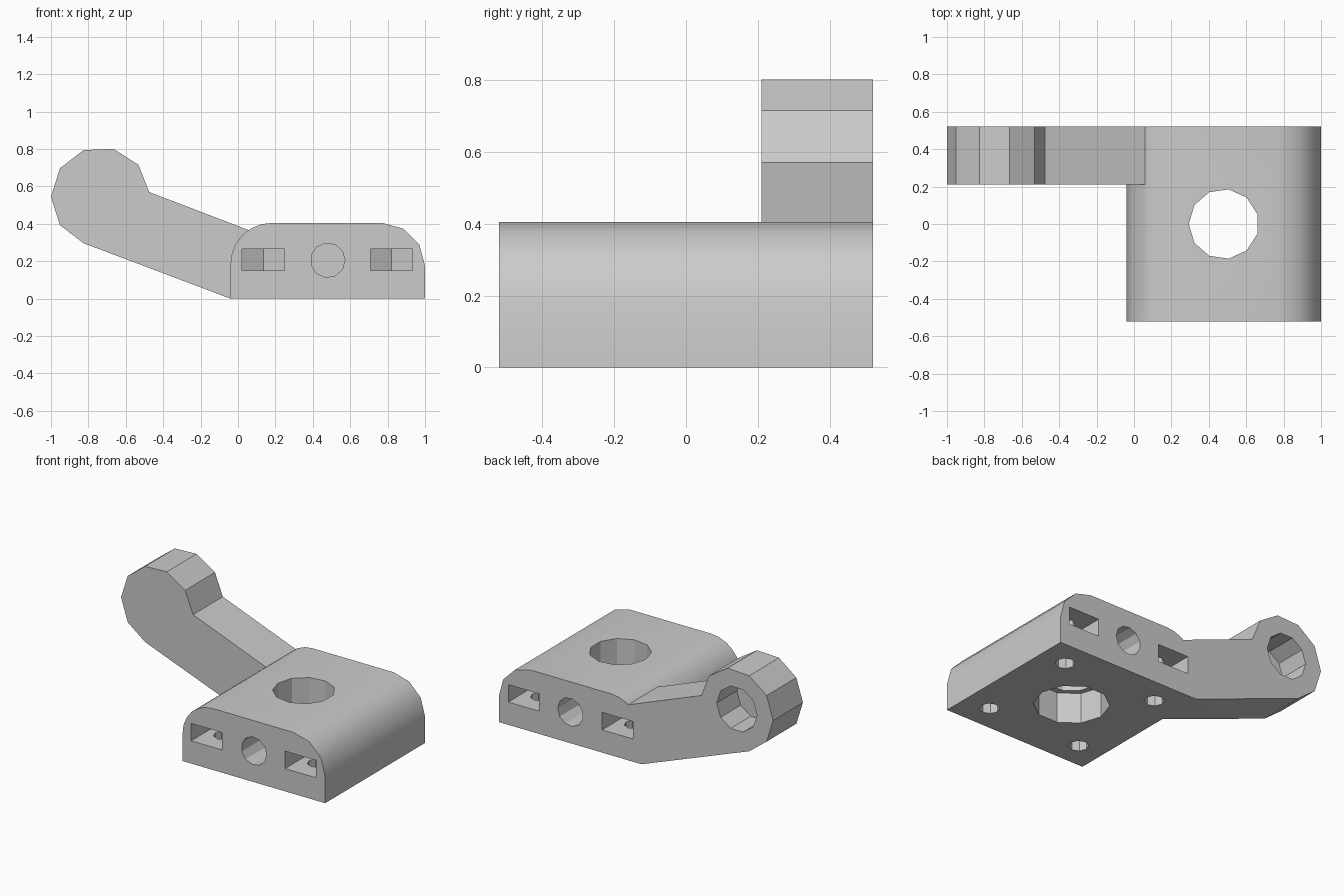
import bpy, bmesh, math
from mathutils import Vector

cube = bpy.data.objects.get("Cube")
if cube:
    bpy.data.objects.remove(cube, do_unlink=True)

gray = bpy.data.materials.new("light gray plastic")
gray.use_nodes = True
gray.diffuse_color = (0.6, 0.6, 0.6, 1)
gray.node_tree.nodes["Principled BSDF"].inputs["Base Color"].default_value = (0.6, 0.6, 0.6, 1)


def prism(name, profile, axis, lo, hi):
    """Extrude a 2D outline along y (outline in x, z) or z (outline in x, y)."""
    bm = bmesh.new()
    place = (lambda a, b: (a, lo, b)) if axis == "y" else (lambda a, b: (a, b, lo))
    face = bm.faces.new([bm.verts.new(place(a, b)) for a, b in profile])
    ext = bmesh.ops.extrude_face_region(bm, geom=[face])
    shift = Vector((0, hi - lo, 0)) if axis == "y" else Vector((0, 0, hi - lo))
    bmesh.ops.translate(bm, verts=[g for g in ext["geom"] if isinstance(g, bmesh.types.BMVert)], vec=shift)
    bmesh.ops.recalc_face_normals(bm, faces=bm.faces)
    mesh = bpy.data.meshes.new(name)
    bm.to_mesh(mesh)
    bm.free()
    mesh.materials.append(gray)
    obj = bpy.data.objects.new(name, mesh)
    bpy.context.collection.objects.link(obj)
    return obj


def arc(cx, cy, r, start, end, steps):
    angles = [math.radians(start + (end - start) * i / steps) for i in range(steps + 1)]
    return [(cx + r * math.cos(a), cy + r * math.sin(a)) for a in angles]


def circle(cx, cy, r, sides, turn=0):
    return arc(cx, cy, r, turn, turn + 360, sides)[:-1]


def combine(target, other, operation):
    """Apply a boolean and discard the helper."""
    other.hide_render = True
    mod = target.modifiers.new("boolean", "BOOLEAN")
    mod.operation, mod.solver, mod.object = operation, "EXACT", other
    deps = bpy.context.evaluated_depsgraph_get()
    mesh = bpy.data.meshes.new_from_object(target.evaluated_get(deps))
    target.modifiers.clear()
    target.data = mesh
    bpy.data.objects.remove(other, do_unlink=True)


BACK, MID = 0.52, 0.48

# Block with rounded upper edges
outline = [(-0.04, 0), (1, 0)]
outline += arc(0.77, 0.175, 0.23, 0, 90, 3)
outline += arc(0.18, 0.185, 0.22, 90, 180, 6)
bracket = prism("hinge_bracket", outline, "y", -BACK, BACK)

# Sloping arm with a faceted round eye
arm_outline = [(-0.04, 0), (0.06, 0.365), (-0.475, 0.57)]
arm_outline += arc(-0.735, 0.545, 0.265, 40, 250, 6)
arm = prism("arm", arm_outline, "y", 0.21, BACK)
combine(bracket, arm, "UNION")

cutters = []
# Blind pivot hole in the arm eye
cutters.append(prism("pivot_hole", circle(-0.735, 0.55, 0.147, 10), "y", 0.31, BACK + 0.1))
# Main vertical bore, wider at the bottom
cutters.append(prism("bore_top", circle(MID, 0, 0.187, 11, 180 / 11), "z", 0.1, 0.5))
cutters.append(prism("bore_bottom", circle(MID, 0, 0.225, 10), "z", -0.1, 0.2))

for side in (-1, 1):
    # Blind round hole in each end face
    cutters.append(prism("end_hole", circle(MID, 0.205, 0.092, 11), "y", side * 0.32, side * 0.6))
    for x in (0.135, 0.82):
        # Nut slot with a pointed inner end, and its screw hole from below
        w = 0.1125
        slot = [(x - w, side * 0.6), (x - w, side * 0.28), (x, side * 0.216),
                (x + w, side * 0.28), (x + w, side * 0.6)]
        cutters.append(prism("nut_slot", slot, "z", 0.15, 0.265))
        cutters.append(prism("screw_hole", circle(x, side * 0.346, 0.06, 8), "z", -0.1, 0.33))

for cutter in cutters:
    combine(bracket, cutter, "DIFFERENCE")

# Smooth the rounded edges, keep the facets crisp
bpy.ops.object.select_all(action="DESELECT")
bracket.select_set(True)
bpy.context.view_layer.objects.active = bracket
bpy.ops.object.shade_smooth_by_angle(angle=math.radians(31))
